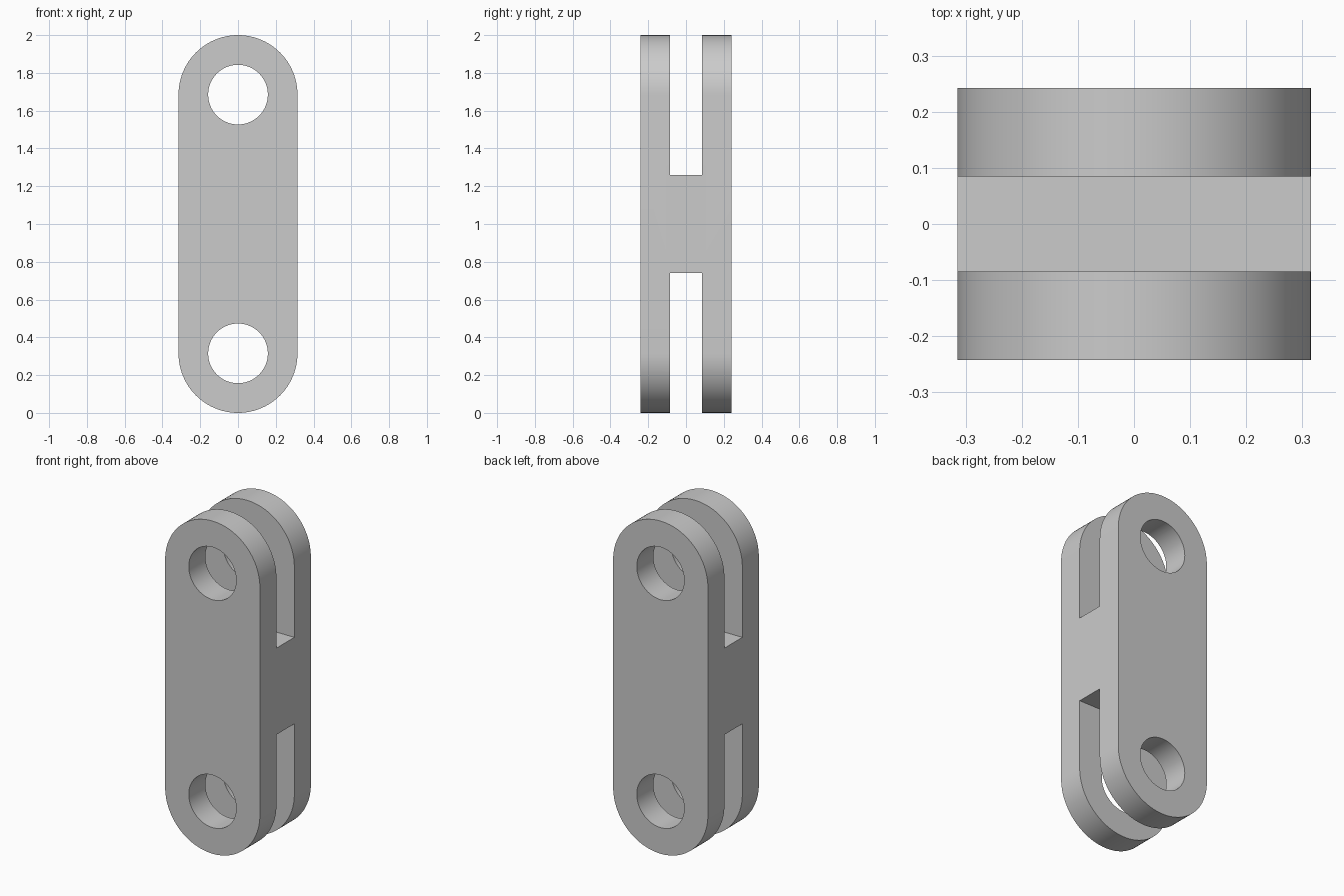
import bpy, bmesh
from math import pi, sin, cos, radians
from mathutils import Matrix

old = bpy.data.objects.get("Cube")
if old:
    bpy.data.objects.remove(old, do_unlink=True)

HEIGHT, RADIUS, HOLE = 2.0, 0.315, 0.158
DEPTH, GAP, WEB = 0.484, 0.17, 0.52      # total depth, slot width, web height
PIN_Z = (RADIUS, HEIGHT - RADIUS)
ARC = 48                                 # segments per rounded end

grey = bpy.data.materials.new("plain grey")
grey.use_nodes = True
colour = (0.6, 0.6, 0.6, 1)
grey.diffuse_color = colour
grey.node_tree.nodes["Principled BSDF"].inputs["Base Color"].default_value = colour


def make_object(name, bm):
    mesh = bpy.data.meshes.new(name)
    bmesh.ops.recalc_face_normals(bm, faces=bm.faces)
    bm.to_mesh(mesh)
    bm.free()
    mesh.materials.append(grey)
    obj = bpy.data.objects.new(name, mesh)
    bpy.context.collection.objects.link(obj)
    return obj


def cut(target, cutter):
    cutter.hide_render = True
    mod = target.modifiers.new("cut " + cutter.name, 'BOOLEAN')
    mod.operation = 'DIFFERENCE'
    mod.solver = 'EXACT'
    mod.object = cutter
    bpy.context.view_layer.objects.active = target
    bpy.ops.object.modifier_apply(modifier=mod.name)
    bpy.data.objects.remove(cutter, do_unlink=True)


# Link body: round-ended profile extruded front to back
bm = bmesh.new()
outline = []
for z, start in ((PIN_Z[1], 0), (PIN_Z[0], pi)):
    for i in range(ARC + 1):
        a = start + pi * i / ARC
        outline.append(bm.verts.new((RADIUS * cos(a), -DEPTH / 2, z + RADIUS * sin(a))))
face = bm.faces.new(outline)
sides = bmesh.ops.extrude_face_region(bm, geom=[face])["geom"]
bmesh.ops.translate(bm, vec=(0, DEPTH, 0),
                    verts=[v for v in sides if isinstance(v, bmesh.types.BMVert)])
link = make_object("link_body", bm)

# Pin holes through both forks
for z in PIN_Z:
    bm = bmesh.new()
    bmesh.ops.create_cone(bm, cap_ends=True, segments=64, radius1=HOLE, radius2=HOLE, depth=1,
                          matrix=Matrix.Translation((0, 0, z)) @ Matrix.Rotation(pi / 2, 4, 'X'))
    cut(link, make_object("pin_hole_cutter", bm))

# Fork slots above and below the central web
for side in (-1, 1):
    bm = bmesh.new()
    centre = HEIGHT / 2 + side * (WEB / 2 + 0.5)
    bmesh.ops.create_cube(bm, size=1, matrix=Matrix.Translation((0, 0, centre))
                          @ Matrix.Diagonal((1, GAP, 1, 1)))
    cut(link, make_object("slot_cutter", bm))

# Smooth round surfaces, sharp rims
bpy.ops.object.select_all(action='DESELECT')
link.select_set(True)
bpy.context.view_layer.objects.active = link
bpy.ops.object.shade_smooth_by_angle(angle=radians(30))
